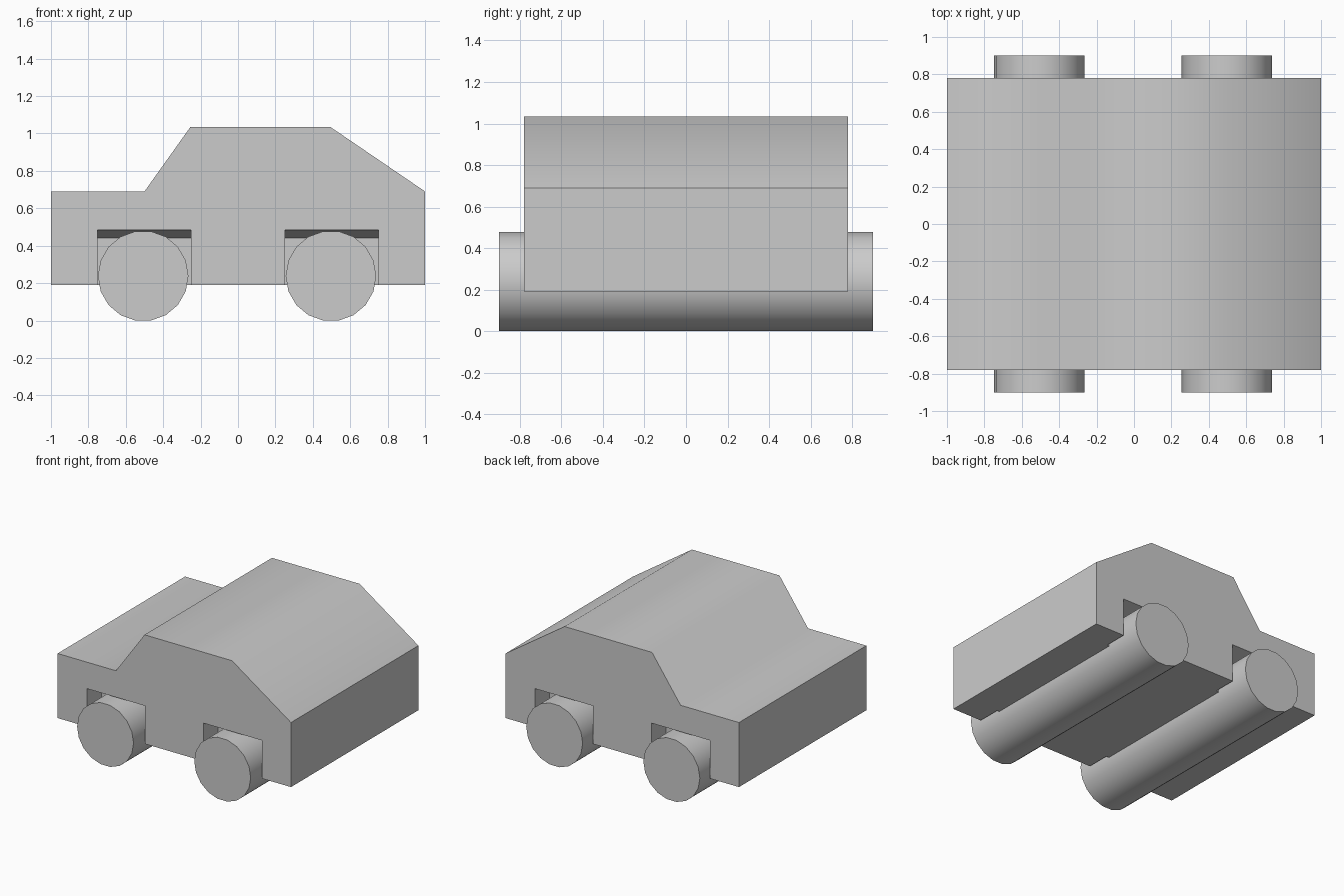
import bpy, bmesh, math
from mathutils import Vector

if "Cube" in bpy.data.objects:
    bpy.data.objects.remove(bpy.data.objects["Cube"])


def prism(bm, profile, sweep):
    """Extrude a closed 3D profile along a vector into a solid."""
    face = bm.faces.new([bm.verts.new(p) for p in profile])
    ext = bmesh.ops.extrude_face_region(bm, geom=[face])
    verts = [g for g in ext["geom"] if isinstance(g, bmesh.types.BMVert)]
    bmesh.ops.translate(bm, verts=verts, vec=Vector(sweep))


def finish(bm, name):
    bmesh.ops.recalc_face_normals(bm, faces=bm.faces[:])
    mesh = bpy.data.meshes.new(name)
    bm.to_mesh(mesh)
    bm.free()
    obj = bpy.data.objects.new(name, mesh)
    bpy.context.collection.objects.link(obj)
    return obj


def smooth(obj, degrees):
    bpy.ops.object.select_all(action='DESELECT')
    obj.select_set(True)
    bpy.context.view_layer.objects.active = obj
    bpy.ops.object.shade_smooth_by_angle(angle=math.radians(degrees))


HALF_W = 0.78

# Car body: side profile swept across the width
bm = bmesh.new()
side = [(-1, 0.19), (1, 0.19), (1, 0.69), (0.495, 1.034),
        (-0.255, 1.034), (-0.5, 0.69), (-1, 0.69)]
prism(bm, [(x, -HALF_W, z) for x, z in side], (0, 2 * HALF_W, 0))
body = finish(bm, "car_body")

# Wheel wells: four pockets whose ceilings slope down inwards
bm = bmesh.new()
well = [(0.60, 0.0), (0.60, 0.44), (0.90, 0.515), (0.90, 0.0)]
for x in (-0.5, 0.5):
    for s in (-1, 1):
        prism(bm, [(x - 0.25, s * y, z) for y, z in well], (0.5, 0, 0))
cutter = finish(bm, "wheel_well_cutter")
cutter.hide_render = True

mod = body.modifiers.new("wheel_wells", 'BOOLEAN')
mod.operation = 'DIFFERENCE'
mod.solver = 'EXACT'
mod.object = cutter
bpy.context.view_layer.objects.active = body
bpy.ops.object.modifier_apply(modifier=mod.name)
bpy.data.objects.remove(cutter)
smooth(body, 54.8)

# Wheel rollers: each runs the full width of the car
SIDES, R = 18, 0.242
for name, cx in (("front_wheels", -0.507), ("rear_wheels", 0.497)):
    bm = bmesh.new()
    cz = R * math.cos(math.pi / SIDES)
    ring = [2 * math.pi * i / SIDES for i in range(SIDES)]
    prism(bm, [(cx + R * math.cos(a), -0.9, cz + R * math.sin(a)) for a in ring],
          (0, 1.8, 0))
    smooth(finish(bm, name), 40)
